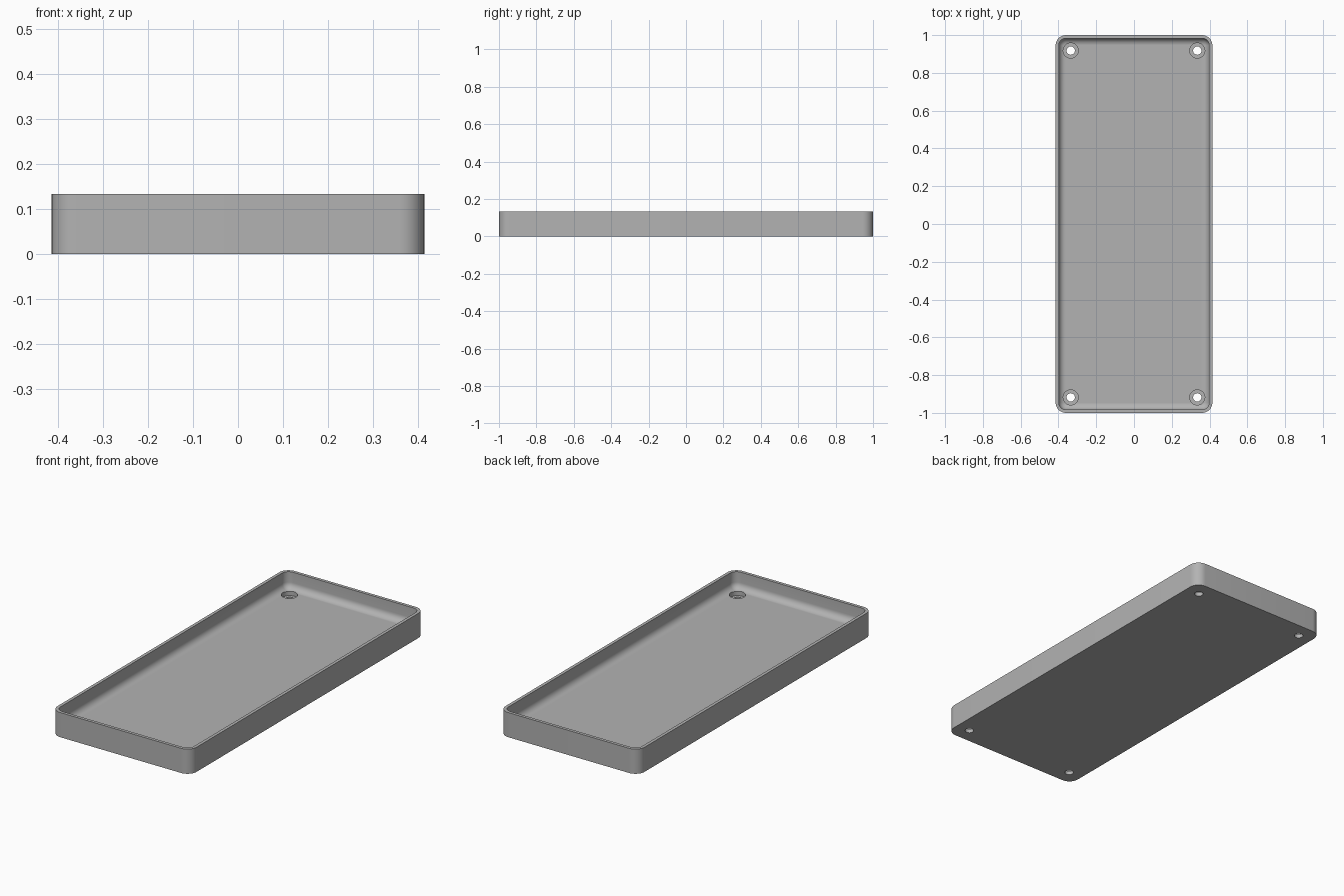
import bpy, bmesh, math

HALF_X, HALF_Y, HEIGHT = 0.415, 1.0, 0.133
CORNER, WALL, FLOOR, FILLET = 0.055, 0.017, 0.042, 0.035
HOLE_X, HOLE_Y = 0.335, 0.918

if "Cube" in bpy.data.objects:
    bpy.data.objects.remove(bpy.data.objects["Cube"])

grey = bpy.data.materials.new("mid_grey")
grey.use_nodes = True
colour = (0.45, 0.45, 0.45, 1)
grey.diffuse_color = colour
grey.node_tree.nodes["Principled BSDF"].inputs["Base Color"].default_value = colour


def rounded_loop(bm, inset, z, steps=10):
    """Rounded rectangle of vertices, set in from the outer wall."""
    r = max(CORNER - inset, 0.002)
    verts = []
    for i, (sx, sy) in enumerate([(1, 1), (-1, 1), (-1, -1), (1, -1)]):
        cx, cy = sx * (HALF_X - inset - r), sy * (HALF_Y - inset - r)
        for k in range(steps + 1):
            a = math.pi / 2 * (i + k / steps)
            verts.append(bm.verts.new((cx + r * math.cos(a), cy + r * math.sin(a), z)))
    return verts


def make_object(name, bm):
    bmesh.ops.recalc_face_normals(bm, faces=bm.faces)
    mesh = bpy.data.meshes.new(name)
    bm.to_mesh(mesh)
    bm.free()
    mesh.materials.append(grey)
    obj = bpy.data.objects.new(name, mesh)
    bpy.context.collection.objects.link(obj)
    return obj


# Tray shell: outer wall, rim, inner wall and rounded join to the floor
profile = [(0, 0), (0, HEIGHT), (WALL, HEIGHT)]
for k in range(9):
    a = math.pi / 2 * k / 8
    profile.append((WALL + FILLET * (1 - math.cos(a)), FLOOR + FILLET * (1 - math.sin(a))))
bm = bmesh.new()
loops = [rounded_loop(bm, inset, z) for inset, z in profile]
for low, high in zip(loops, loops[1:]):
    for i in range(len(low)):
        j = (i + 1) % len(low)
        bm.faces.new((low[i], low[j], high[j], high[i]))
bm.faces.new(loops[0])
bm.faces.new(loops[-1])
tray = make_object("tray", bm)

# Stepped screw holes: a wide recess over a narrow through hole
bm = bmesh.new()
steps = [(0.022, -0.05), (0.022, 0.02), (0.04, 0.02), (0.04, 0.1)]
for sx in (-1, 1):
    for sy in (-1, 1):
        rings = []
        for radius, z in steps:
            ring = []
            for k in range(32):
                a = math.tau * k / 32
                ring.append(bm.verts.new((sx * HOLE_X + radius * math.cos(a),
                                          sy * HOLE_Y + radius * math.sin(a), z)))
            rings.append(ring)
        for low, high in zip(rings, rings[1:]):
            for i in range(32):
                j = (i + 1) % 32
                bm.faces.new((low[i], low[j], high[j], high[i]))
        bm.faces.new(rings[0])
        bm.faces.new(rings[-1])
cutter = make_object("screw_hole_cutter", bm)
cutter.hide_render = True
cutter.hide_set(True)

cut = tray.modifiers.new("screw_holes", "BOOLEAN")
cut.operation = "DIFFERENCE"
cut.solver = "EXACT"
cut.object = cutter

# Bake the holes, then smooth the rounded surfaces
bpy.ops.object.select_all(action="DESELECT")
tray.select_set(True)
bpy.context.view_layer.objects.active = tray
bpy.ops.object.modifier_apply(modifier=cut.name)
bpy.data.objects.remove(cutter)
bpy.ops.object.shade_smooth_by_angle(angle=math.radians(35))
